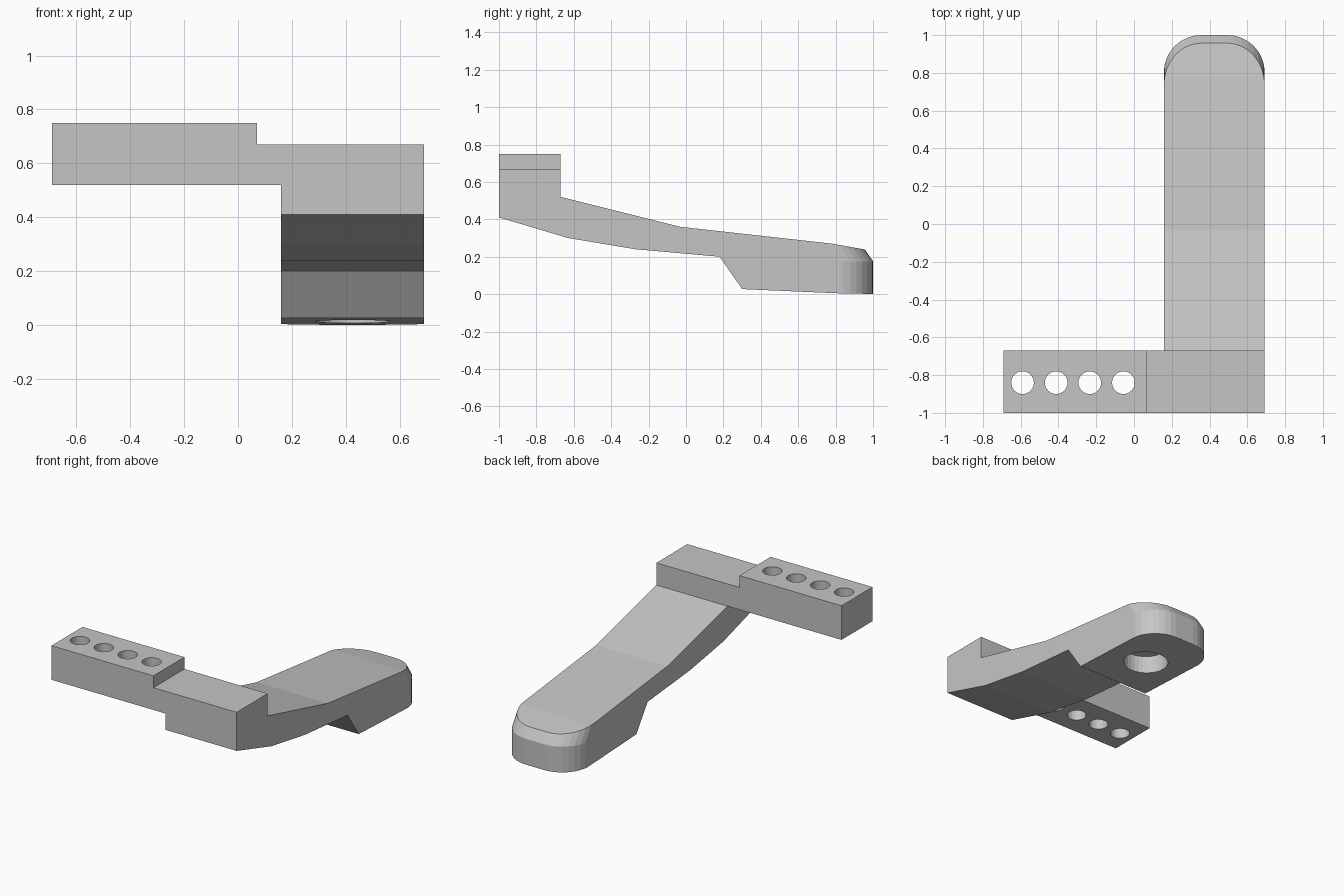
import bpy
import bmesh
from math import sin, cos, pi
from mathutils import Vector

cube = bpy.data.objects.get("Cube")
if cube:
    bpy.data.objects.remove(cube, do_unlink=True)

grey = bpy.data.materials.new("plain grey")
grey.use_nodes = True
colour = (0.56, 0.56, 0.56, 1)
grey.diffuse_color = colour
grey.node_tree.nodes["Principled BSDF"].inputs["Base Color"].default_value = colour


def loft(name, rings):
    """Closed solid through rings that share one vertex count."""
    bm = bmesh.new()
    loops = [[bm.verts.new(p) for p in ring] for ring in rings]
    n = len(loops[0])
    for low, high in zip(loops, loops[1:]):
        for i in range(n):
            j = (i + 1) % n
            bm.faces.new((low[i], low[j], high[j], high[i]))
    bm.faces.new(loops[0])
    bm.faces.new(loops[-1])
    bmesh.ops.recalc_face_normals(bm, faces=bm.faces)
    mesh = bpy.data.meshes.new(name)
    bm.to_mesh(mesh)
    bm.free()
    mesh.materials.append(grey)
    obj = bpy.data.objects.new(name, mesh)
    bpy.context.collection.objects.link(obj)
    return obj


def combine(target, other, operation):
    """Apply a boolean and discard the second solid."""
    other.hide_render = True
    mod = target.modifiers.new(operation.lower(), 'BOOLEAN')
    mod.operation = operation
    mod.solver = 'EXACT'
    mod.object = other
    bpy.context.view_layer.objects.active = target
    bpy.ops.object.modifier_apply(modifier=mod.name)
    bpy.data.objects.remove(other, do_unlink=True)


def drill(target, x, y, z0, z1, radius, sides=32):
    ring = [(x + radius * cos(2 * pi * i / sides),
             y + radius * sin(2 * pi * i / sides)) for i in range(sides)]
    cutter = loft("drill_cutter", [[(a, b, z) for a, b in ring] for z in (z0, z1)])
    combine(target, cutter, 'DIFFERENCE')


# Bent pedal arm, side profile (y, z) extruded across its width
side = [(-1, 0.41), (-0.63, 0.30), (-0.27, 0.24), (0.18, 0.20), (0.30, 0.027),
        (0.80, 0.005), (1.05, 0), (1.05, 0.222), (0.78, 0.27), (-0.03, 0.36),
        (-0.67, 0.52), (-0.67, 0.67), (-1, 0.67)]
arm = loft("pedal_arm", [[(x, y, z) for y, z in side] for x in (0.16, 0.69)])

# Rounded toe: plan outline, upright below and leaning back above the shoulder
mid, flat, radius, steps = 0.425, 0.07, 0.197, 8
quarter = [(flat + radius * cos(pi / 2 * i / steps),
            0.803 + radius * sin(pi / 2 * i / steps)) for i in range(steps + 1)]
plan = [(mid + x, y) for x, y in quarter]
plan += [(mid - x, y) for x, y in reversed(quarter)]
plan += [(mid - flat - radius, -1.5), (mid + flat + radius, -1.5)]
levels = [(-0.2, 0), (0.175, 0), (0.875, 0.47)]
toe = loft("toe_cutter", [[(x, y - back, z) for x, y in plan] for z, back in levels])
combine(arm, toe, 'INTERSECT')

# Blind socket under the toe
drill(arm, mid, 0.62, -0.1, 0.135, 0.14)

# Stepped mounting bar with a row of through holes
front = [(-0.69, 0.52), (0.16, 0.52), (0.16, 0.67), (0.07, 0.67),
         (0.07, 0.75), (-0.69, 0.75)]
bar = loft("mounting_bar", [[(x, y, z) for x, z in front] for y in (-1, -0.67)])
for i in range(4):
    drill(bar, -0.59 + 0.178 * i, -0.84, 0.4, 0.9, 0.06)

# Join into one solid body
combine(arm, bar, 'UNION')
arm.name = "pedal_arm_and_bar"
